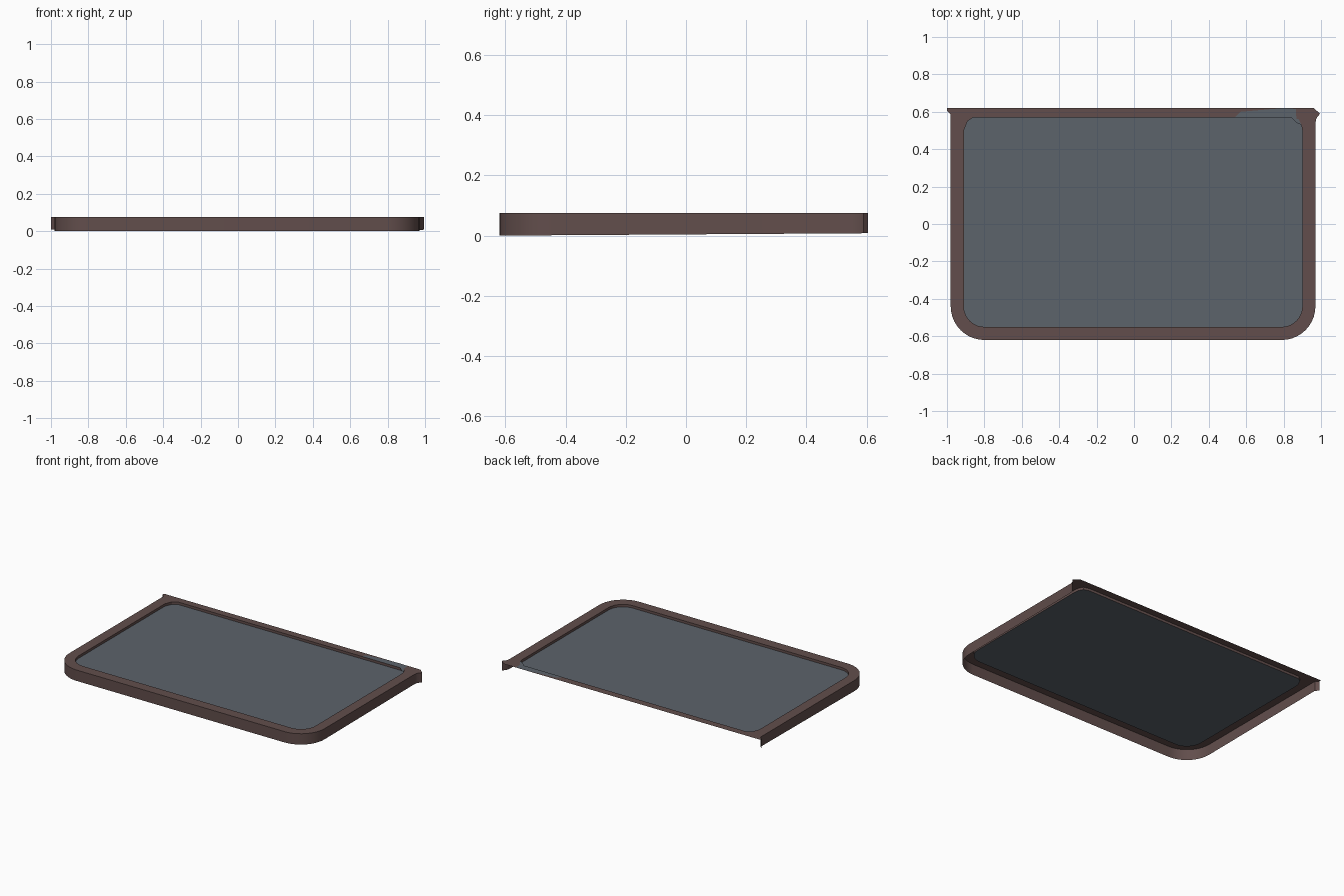
import bpy, bmesh, math

if "Cube" in bpy.data.objects:
    bpy.data.objects.remove(bpy.data.objects["Cube"])

TOP, PANEL = 0.075, 0.058


def material(name, rgb):
    m = bpy.data.materials.new(name)
    m.diffuse_color = (*rgb, 1)
    m.use_nodes = True
    m.node_tree.nodes["Principled BSDF"].inputs["Base Color"].default_value = m.diffuse_color
    return m


brown = material("dark brown", (0.122, 0.076, 0.072))
slate = material("slate grey", (0.107, 0.125, 0.147))


def make(name, mat, build):
    bm = bmesh.new()
    build(bm)
    mesh = bpy.data.meshes.new(name)
    bm.to_mesh(mesh)
    bm.free()
    ob = bpy.data.objects.new(name, mesh)
    bpy.context.collection.objects.link(ob)
    mesh.materials.append(mat)
    return ob


def front_arcs(r, n=10):
    """Both rounded front corners, left to right."""
    pts = []
    for cx, start in ((-0.80, 180), (0.79, 270)):
        for i in range(n + 1):
            a = math.radians(start + 90 * i / n)
            pts.append((cx + r * math.cos(a), -0.44 + r * math.sin(a)))
    return pts


# Matching outlines: outer edge with flared back tips, and the window edge
outer = ([(-1.0, 0.62), (-1.0, 0.605), (-0.98, 0.585)] + front_arcs(0.18)
         + [(0.97, 0.54), (0.975, 0.565), (0.995, 0.59), (0.96, 0.62)])
inner = ([(-0.86, 0.57), (-0.89, 0.55), (-0.91, 0.50)] + front_arcs(0.11)
         + [(0.90, 0.50), (0.895, 0.53), (0.88, 0.56), (0.84, 0.57)])
N = len(outer)


def ring(bm, pts, z):
    return [bm.verts.new((x, y, z(y) if callable(z) else z)) for x, y in pts]


# Frame: hanging side wall (open at the back), flat rim and inner lip
def frame(bm):
    low = ring(bm, outer, lambda y: 0.004 * (y + 0.62) / 0.62)
    top = ring(bm, outer, TOP)
    edge = ring(bm, inner, TOP)
    lip = ring(bm, inner, PANEL)
    for i in range(N):
        j = (i + 1) % N
        if 0 < i < N - 2:
            bm.faces.new((low[i], low[j], top[j], top[i]))
        bm.faces.new((top[i], top[j], edge[j], edge[i]))
        bm.faces.new((edge[i], edge[j], lip[j], lip[i]))
    for v in (low[0], low[-1]):
        bm.verts.remove(v)


tray = make("tray_frame", brown, frame)

# Recessed panel filling the window
make("panel", slate, lambda bm: bm.faces.new(ring(bm, inner, PANEL)))

# Grey patch lying on the rim at the back right corner
patch = [(0.54, 0.57), (0.84, 0.57), (0.88, 0.56), (0.895, 0.53), (0.90, 0.50),
         (0.87, 0.54), (0.865, 0.615), (0.80, 0.62), (0.57, 0.60)]
make("rim_patch", slate,
     lambda bm: bm.faces.new(ring(bm, [p for p in patch if p != (0.90, 0.50)], TOP + 0.001)))

# Smooth the rounded walls, keep the rim crisp
bpy.context.view_layer.objects.active = tray
tray.select_set(True)
bpy.ops.object.shade_smooth_by_angle(angle=math.radians(30))
